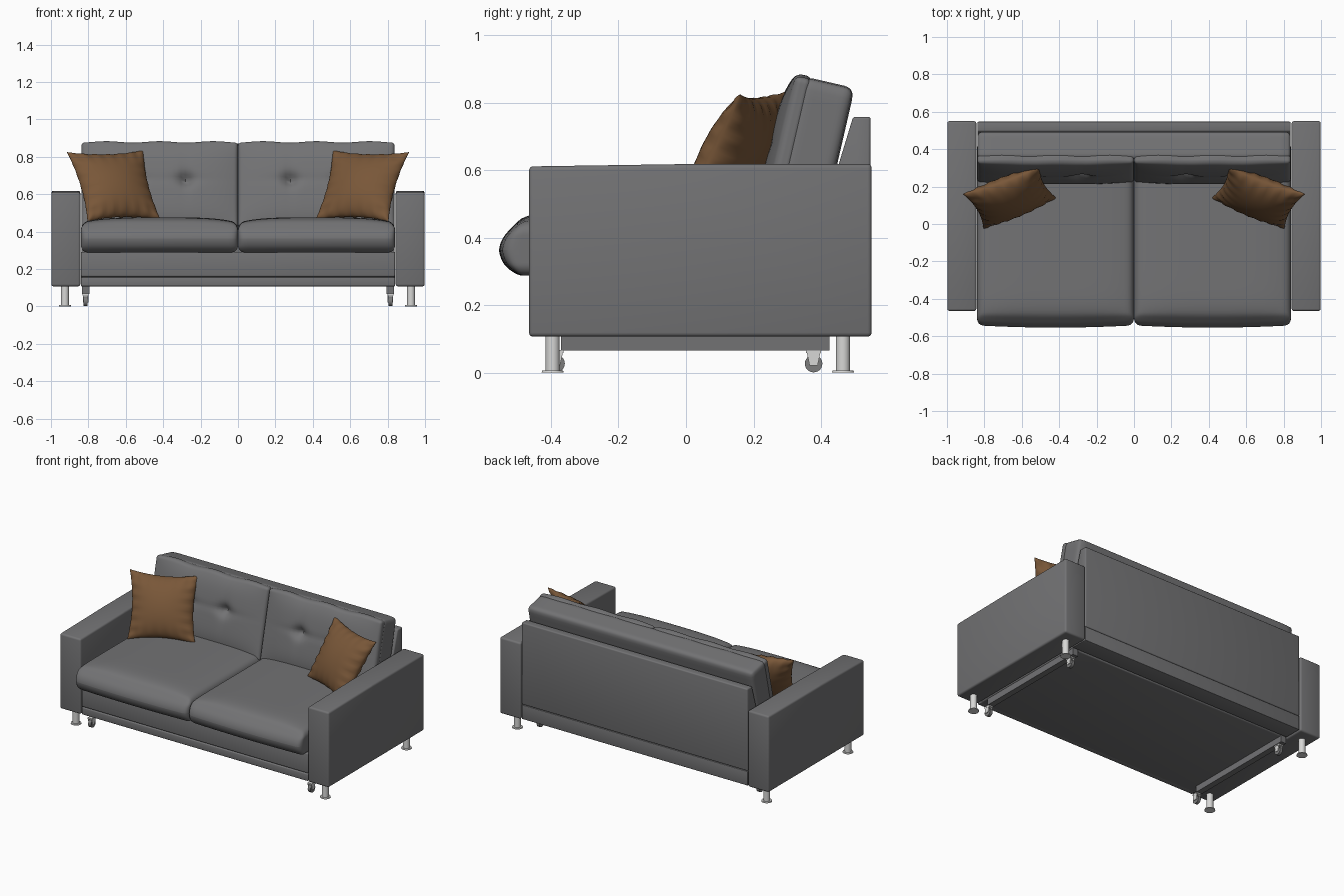
import bpy, bmesh, math
from mathutils import Matrix, Vector

if "Cube" in bpy.data.objects:
    bpy.data.objects.remove(bpy.data.objects["Cube"])

def material(name, rgb):
    m = bpy.data.materials.new(name)
    m.diffuse_color = (*rgb, 1)
    m.use_nodes = True
    m.node_tree.nodes["Principled BSDF"].inputs["Base Color"].default_value = m.diffuse_color
    return m

FABRIC = material("grey fabric", (0.17, 0.17, 0.175))
BROWN = material("brown fabric", (0.19, 0.095, 0.04))
METAL = material("pale metal", (0.68, 0.68, 0.67))
WHEEL = material("grey rubber", (0.2, 0.2, 0.2))

def finish(name, bm, mat, angle=40):
    bmesh.ops.recalc_face_normals(bm, faces=bm.faces)
    me = bpy.data.meshes.new(name)
    bm.to_mesh(me)
    bm.free()
    me.materials.append(mat)
    me.shade_smooth()
    me.set_sharp_from_angle(angle=math.radians(angle))
    ob = bpy.data.objects.new(name, me)
    bpy.context.collection.objects.link(ob)
    return ob

def box(name, lo, hi, mat=FABRIC, bevel=0.01):
    """Bevelled box between two corners."""
    bm = bmesh.new()
    bmesh.ops.create_cube(bm, size=1)
    lo, hi = Vector(lo), Vector(hi)
    for v in bm.verts:
        v.co = (lo + hi) / 2 + v.co * (hi - lo)
    if bevel:
        bmesh.ops.bevel(bm, geom=bm.edges[:], offset=bevel, segments=3, profile=0.5, affect='EDGES')
    return finish(name, bm, mat)

def prism(name, pts, x0, x1, mat=FABRIC, bevel=0.0):
    """Extrude a (y, z) outline along x."""
    bm = bmesh.new()
    f = bm.faces.new([bm.verts.new((x0, y, z)) for y, z in pts])
    new = bmesh.ops.extrude_face_region(bm, geom=[f])["geom"]
    bmesh.ops.translate(bm, vec=(x1 - x0, 0, 0), verts=[g for g in new if isinstance(g, bmesh.types.BMVert)])
    if bevel:
        bmesh.ops.bevel(bm, geom=bm.edges[:], offset=bevel, segments=3, profile=0.5, affect='EDGES')
    return finish(name, bm, mat)

def cushion(name, half, r, matrix, shape=None, cuts=30):
    """Rounded box with an optional deforming function in local space."""
    bm = bmesh.new()
    bmesh.ops.create_cube(bm, size=2)
    bmesh.ops.subdivide_edges(bm, edges=bm.edges[:], cuts=cuts, use_grid_fill=True)
    for v in bm.verts:
        p = Vector([math.sin(c * math.pi / 2) * h for c, h in zip(v.co, half)])
        inner = Vector([max(-(h - r), min(h - r, c)) for c, h in zip(p, half)])
        d = p - inner
        p = inner + d.normalized() * r if d.length > 1e-6 else p
        v.co = matrix @ (shape(p, half) if shape else p)
    return finish(name, bm, FABRIC, 60)

def cylinder(name, r1, r2, depth, centre, mat, axis='Z', seg=24):
    bm = bmesh.new()
    rot = Matrix.Rotation(math.pi / 2, 4, 'Y') if axis == 'X' else Matrix()
    bmesh.ops.create_cone(bm, cap_ends=True, segments=seg, radius1=r1, radius2=r2, depth=depth,
                          matrix=Matrix.Translation(centre) @ rot)
    return finish(name, bm, mat)

# base frame and front rails
box("base_frame", (-0.84, -0.44, 0.107), (0.84, 0.42, 0.29))
box("front_rail_lower", (-0.84, -0.46, 0.107), (0.84, -0.42, 0.156), bevel=0.006)
box("front_rail_upper", (-0.84, -0.46, 0.16), (0.84, -0.42, 0.292), bevel=0.006)

# back panel in two pieces with a seam
prism("back_panel_lower", [(0.425, 0.11), (0.545, 0.11), (0.545, 0.205), (0.425, 0.205)], -0.838, 0.838, bevel=0.004)
prism("back_panel_upper", [(0.425, 0.207), (0.545, 0.207), (0.547, 0.758), (0.495, 0.758), (0.45, 0.61), (0.425, 0.5)],
      -0.838, 0.838, bevel=0.008)

# seat cushions: crowned top and rounded nose
def seat_shape(p, h):
    x, y, z = p.x / h[0], p.y / h[1], p.z / h[2]
    crown = 0.028 * (1 - x ** 4) * (1 - max(0, -y) ** 8)
    front = max(0, -y) ** 6
    return Vector((p.x,
                   p.y + front * (0.045 * z * z - 0.012 * (1 - x * x)),
                   p.z + (crown if z > 0 else 0) * min(1, abs(z)) - 0.01 * front * (z > 0)))

for s, side in ((-1, "left"), (1, "right")):
    cushion("seat_" + side, (0.419, 0.41, 0.08), 0.035,
            Matrix.Translation((s * 0.42, -0.132, 0.368)), seat_shape)

# leaning backrest: one long bolster with two tufted pads
tilt = Matrix.Translation((0, 0.295, 0.649)) @ Matrix.Rotation(math.radians(-13), 4, 'X')
cushion("back_bolster", (0.838, 0.078, 0.235), 0.03, tilt @ Matrix.Translation((0, 0.078, 0)), cuts=16)

def pad_shape(p, h):
    x, z = p.x / h[0], p.z / h[2]
    d = 0.0
    if p.y < 0:
        d = 0.032 * (1 - x ** 4) * (1 - z ** 4)
        for tx in (-0.14, 0.14):
            dx, dz = p.x - tx, p.z - 0.02
            d -= 0.03 * math.exp(-(dx * dx + dz * dz) / 0.0014)
            d -= 0.012 * math.exp(-dz * dz / 0.0005 - abs(dx) / 0.07)
            d -= 0.010 * math.exp(-dx * dx / 0.0005 - abs(dz) / 0.07)
        d *= min(1, -p.y / h[1] * 1.3)
    wave = 0.004 * math.cos(p.x * 22) * max(0, z) ** 4
    return Vector((p.x, p.y - d, p.z + wave))

for s, side in ((-1, "left"), (1, "right")):
    cushion("back_pad_" + side, (0.418, 0.024, 0.235), 0.018,
            tilt @ Matrix.Translation((s * 0.419, 0.002, 0)), pad_shape, cuts=50)

# throw pillows: pinched square with pointed corners
def pillow(name, s, n=36):
    outer_top, inner_top = Vector((0.915, 0.16, 0.825)), Vector((0.505, 0.305, 0.835))
    inner_low, outer_low = Vector((0.415, 0.14, 0.465)), Vector((0.805, -0.025, 0.455))
    normal = (outer_top - inner_top).cross(inner_top - inner_low).normalized()
    bm = bmesh.new()
    for k in (-1, 1):
        grid = []
        for i in range(n + 1):
            row = []
            for j in range(n + 1):
                u, v = (math.sin((2 * t / n - 1) * math.pi / 2) for t in (i, j))
                fat = max(0.0, (1 - u * u) * (1 - v * v))
                a = u * (1 - 0.11 * (1 - v * v))
                b = v * (1 - 0.11 * (1 - u * u))
                a, b = (a + 1) / 2, (b + 1) / 2
                p = (inner_low * (1 - a) + outer_low * a) * (1 - b) + (inner_top * (1 - a) + outer_top * a) * b
                # gathered wrinkles close to the seams
                crease = 0.02 * (abs(u) ** 6 * math.cos(v * 20) + abs(v) ** 6 * math.cos(u * 20)) * fat ** 0.5
                p = p + normal * k * (0.085 * fat ** 0.55 + crease)
                row.append(bm.verts.new((p.x * s, p.y, p.z)))
            grid.append(row)
        for i in range(n):
            for j in range(n):
                bm.faces.new((grid[i][j], grid[i + 1][j], grid[i + 1][j + 1], grid[i][j + 1]))
    bmesh.ops.remove_doubles(bm, verts=bm.verts[:], dist=1e-5)
    finish(name, bm, BROWN, 70)

for s, side in ((-1, "left"), (1, "right")):
    pillow("throw_pillow_" + side, s)

    # armrest
    xs = sorted((s * 0.843, s * 0.998))
    prism("armrest_" + side, [(-0.465, 0.107), (0.55, 0.107), (0.55, 0.618), (0.0, 0.618), (-0.465, 0.611)],
          xs[0], xs[1], bevel=0.012)

    # underside rail
    xs = sorted((s * 0.795, s * 0.835))
    box("caster_rail_" + side, (xs[0], -0.37, 0.066), (xs[1], 0.425, 0.11), bevel=0)

    # legs with foot discs
    for y, end in ((-0.395, "front"), (0.465, "back")):
        tag = end + "_" + side
        cylinder("leg_" + tag, 0.021, 0.021, 0.108, (s * 0.925, y, 0.056), METAL)
        cylinder("foot_" + tag, 0.033, 0.031, 0.007, (s * 0.925, y, 0.0035), METAL)

    # casters
    for y, end in ((-0.385, "front"), (0.378, "back")):
        tag = end + "_" + side
        cylinder("caster_wheel_" + tag, 0.026, 0.026, 0.02, (s * 0.815, y, 0.027), WHEEL, 'X')
        for k in (-1, 1):
            x = s * 0.815 + k * 0.013
            prism("caster_fork_" + tag, [(y - 0.022, 0.068), (y + 0.022, 0.068), (y + 0.012, 0.022), (y - 0.012, 0.022)],
                  x - 0.002, x + 0.002, METAL)
        box("caster_plate_" + tag, (s * 0.815 - 0.016, y - 0.022, 0.058), (s * 0.815 + 0.016, y + 0.022, 0.068), METAL, 0)
